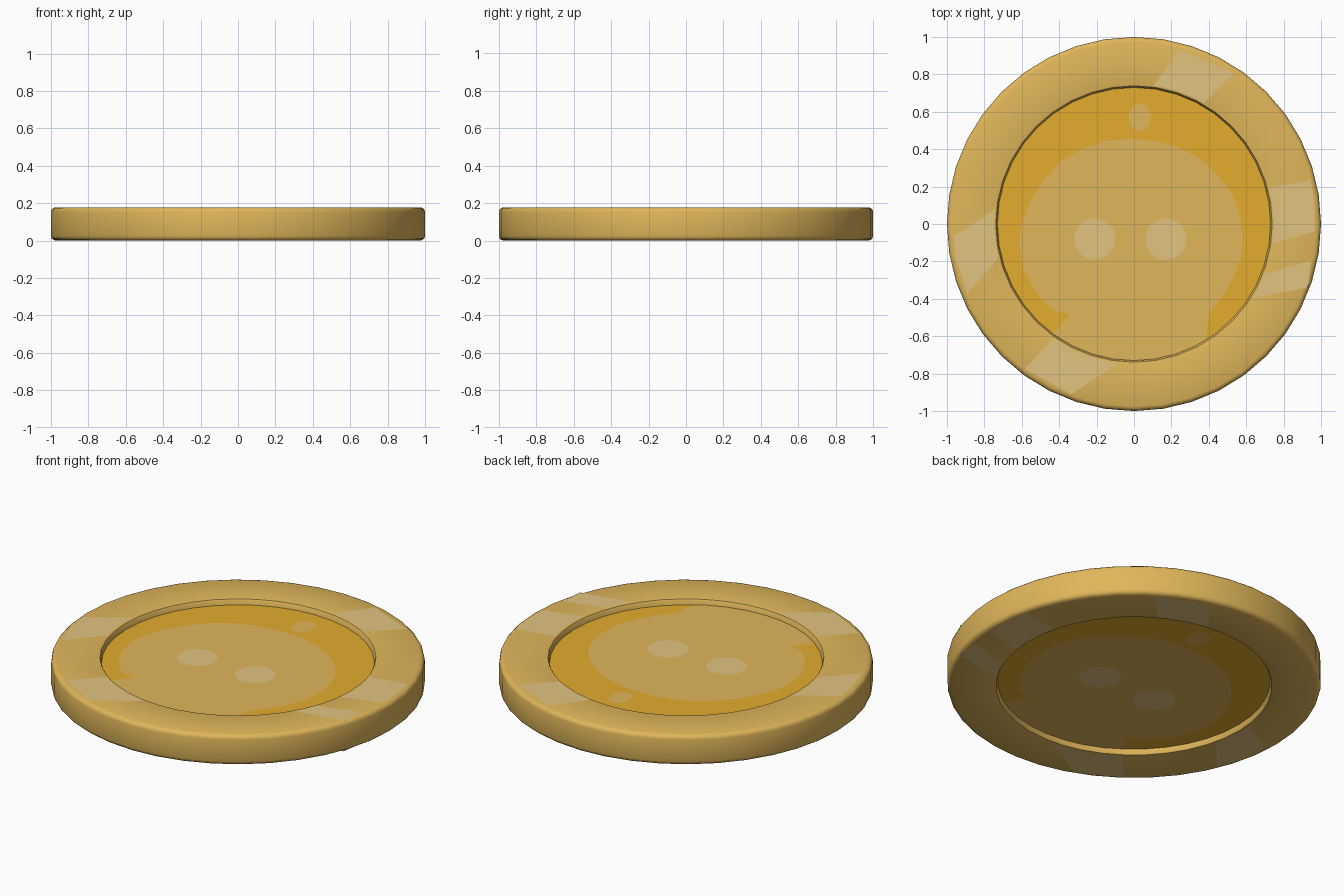
import bpy, bmesh, math

if "Cube" in bpy.data.objects:
    bpy.data.objects.remove(bpy.data.objects["Cube"])

SIDES = 40
H = 0.178      # coin thickness
DEPTH = 0.033  # recess depth on both faces
FLOOR_R = 0.73


def material(name, rgb):
    lin = [((c / 255 + 0.055) / 1.055) ** 2.4 for c in rgb]
    m = bpy.data.materials.new(name)
    m.diffuse_color = (*lin, 1)
    m.use_nodes = True
    m.node_tree.nodes["Principled BSDF"].inputs["Base Color"].default_value = m.diffuse_color
    return m


gold = material("pale gold", (224, 182, 90))
deep = material("deep gold", (227, 172, 46))
shine = material("light beige", (226, 196, 128))


def make_object(name, bm, mats):
    me = bpy.data.meshes.new(name)
    bm.to_mesh(me)
    bm.free()
    for m in mats:
        me.materials.append(m)
    ob = bpy.data.objects.new(name, me)
    bpy.context.collection.objects.link(ob)
    return ob


# Coin body: a lathed profile, mirrored for the underside
top = [(FLOOR_R, H - DEPTH), (0.735, H - 0.008), (0.739, H - 0.002), (0.746, H),
       (0.975, H), (0.987, H - 0.004), (0.996, H - 0.012), (1.0, H - 0.025)]
profile = top + [(r, H - z) for r, z in reversed(top)]
bm = bmesh.new()
rings = []
for r, z in profile:
    rings.append([bm.verts.new((r * math.cos(2 * math.pi * i / SIDES),
                                r * math.sin(2 * math.pi * i / SIDES), z))
                  for i in range(SIDES)])
for a, b in zip(rings, rings[1:]):
    for i in range(SIDES):
        j = (i + 1) % SIDES
        bm.faces.new((a[i], b[i], b[j], a[j]))
for ring in (rings[0], rings[-1][::-1]):
    bm.faces.new(ring).material_index = 1   # recessed floors
bmesh.ops.recalc_face_normals(bm, faces=bm.faces[:])
coin = make_object("coin_body", bm, [gold, deep])
bpy.context.view_layer.objects.active = coin
coin.select_set(True)
bpy.ops.object.shade_smooth_by_angle(angle=math.radians(40))
coin.select_set(False)


# Painted marks: thin plates on both faces, same outline seen from above
def marking(name, outlines, depth, lift, mat):
    bm = bmesh.new()
    for pts in outlines:
        area = sum(p[0] * q[1] - q[0] * p[1] for p, q in zip(pts, pts[1:] + pts[:1]))
        if area < 0:
            pts = pts[::-1]
        z = H - depth + lift
        bm.faces.new([bm.verts.new((x, y, z)) for x, y in pts])
        bm.faces.new([bm.verts.new((x, y, H - z)) for x, y in reversed(pts)])
    bmesh.ops.triangulate(bm, faces=bm.faces[:])
    return make_object(name, bm, [mat])


def oval(cx, cy, rx, ry, n=28):
    return [(cx + rx * math.cos(2 * math.pi * i / n),
             cy + ry * math.sin(2 * math.pi * i / n)) for i in range(n)]


def arc(r, a0, a1, step):
    n = max(1, round(abs(a1 - a0) / step))
    return [(r * math.cos(math.radians(a0 + (a1 - a0) * i / n)),
             r * math.sin(math.radians(a0 + (a1 - a0) * i / n))) for i in range(n + 1)]


# Head-shaped patch whose base follows the floor edge
dome = [(0.32, -0.48), (0.40, -0.475), (0.47, -0.39), (0.53, -0.29), (0.575, -0.17),
        (0.58, -0.05), (0.565, 0.06), (0.52, 0.17), (0.44, 0.27), (0.35, 0.35),
        (0.24, 0.41), (0.11, 0.445), (-0.02, 0.455), (-0.15, 0.445), (-0.28, 0.40),
        (-0.39, 0.335), (-0.48, 0.24), (-0.56, 0.11), (-0.60, 0.0), (-0.615, -0.1),
        (-0.59, -0.24), (-0.54, -0.34), (-0.48, -0.42), (-0.42, -0.47), (-0.345, -0.48)]
base = [(-0.428, -0.587)] + arc(FLOOR_R, 243, 297, 9) + [(0.385, -0.615)]
marking("head_patch", [dome + base], DEPTH, 0.002, gold)
marking("eye_spots", [oval(-0.21, -0.08, 0.11, 0.11), oval(0.17, -0.08, 0.11, 0.11)],
        DEPTH, 0.004, shine)

# Small plain oval above the head
marking("top_spot", [oval(0.03, 0.57, 0.06, 0.075, 16)], DEPTH, 0.002, gold)


# Shine bands across the rim: inner edge is an arc between two angles
def band(a0, a1, outer):
    return arc(0.747, a0, a1, 4) + outer


bands = [
    band(60, 82, [(0.245, 0.93), (0.535, 0.805)]),
    band(-8, 15, [(0.945, 0.235), (0.965, 0.1), (0.965, -0.04)]),
    band(-32, -21, [(0.945, -0.195), (0.93, -0.34)]),
    band(235, 264, [(-0.335, -0.91), (-0.585, -0.775)]),
    band(174, 194, [(-0.89, -0.37), (-0.95, -0.2), (-0.965, -0.065)]),
]
marking("rim_shine_bands", bands, 0, 0.0015, shine)
